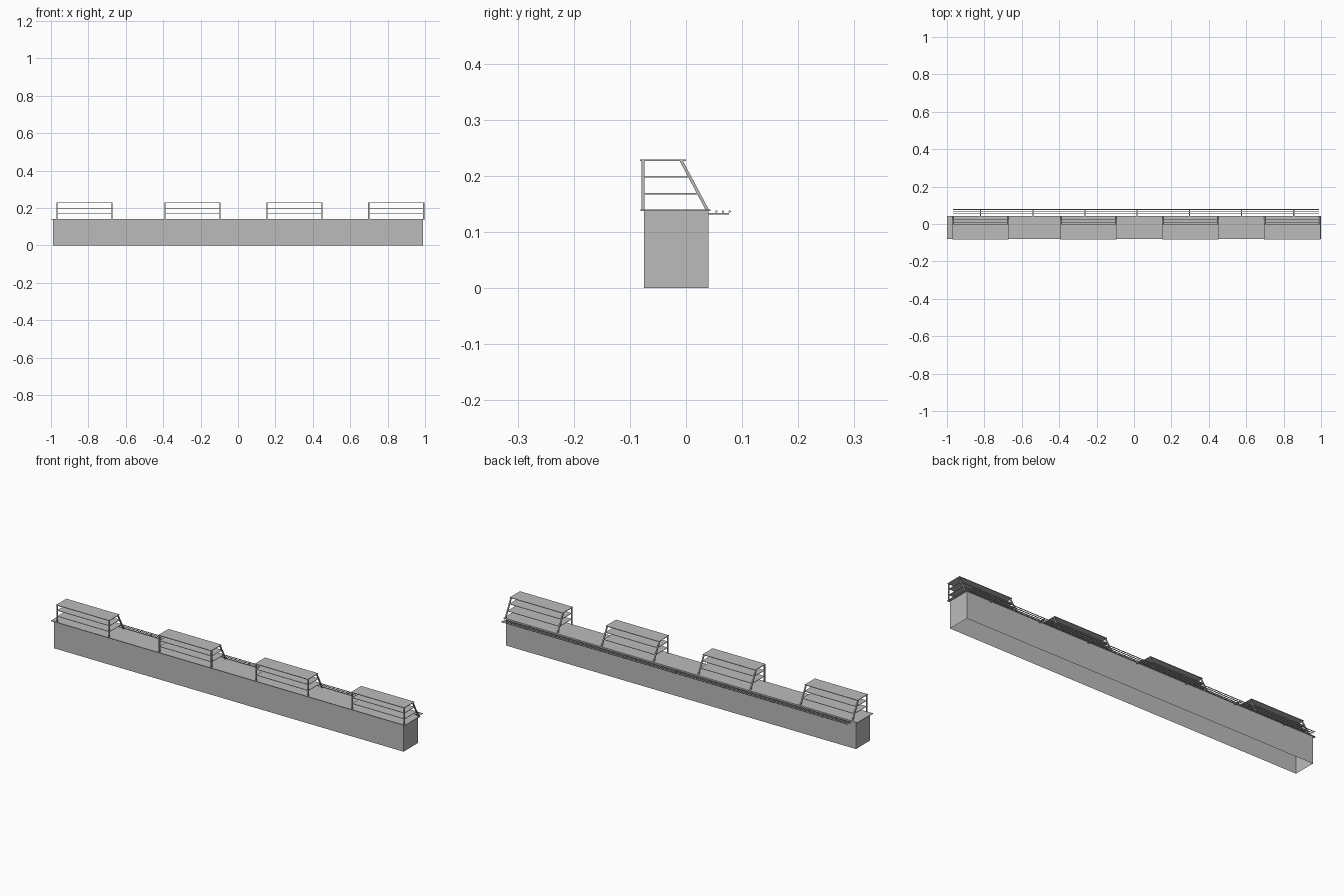
import bpy, bmesh, math

cube = bpy.data.objects.get("Cube")
if cube:
    bpy.data.objects.remove(cube, do_unlink=True)

steel = bpy.data.materials.new("brushed_grey")
steel.use_nodes = True
GREY = (0.5, 0.5, 0.5, 1)
steel.diffuse_color = GREY
steel.node_tree.nodes["Principled BSDF"].inputs["Base Color"].default_value = GREY


def prism(name, profile, x0, x1):
    """Extrude a closed (y, z) profile along x."""
    bm = bmesh.new()
    face = bm.faces.new([bm.verts.new((x0, y, z)) for y, z in profile])
    ext = bmesh.ops.extrude_face_region(bm, geom=[face])
    verts = [g for g in ext["geom"] if isinstance(g, bmesh.types.BMVert)]
    bmesh.ops.translate(bm, verts=verts, vec=(x1 - x0, 0, 0))
    bmesh.ops.recalc_face_normals(bm, faces=bm.faces)
    mesh = bpy.data.meshes.new(name)
    bm.to_mesh(mesh)
    bm.free()
    mesh.materials.append(steel)
    obj = bpy.data.objects.new(name, mesh)
    bpy.context.collection.objects.link(obj)
    return obj


def box(name, x0, x1, y0, y1, z0, z1):
    return prism(name, [(y0, z0), (y1, z0), (y1, z1), (y0, z1)], x0, x1)


def tube(name, x0, x1, y, z, r, sides=8):
    ring = [math.tau * (i + 0.5) / sides for i in range(sides)]
    return prism(name, [(y + r * math.cos(a), z + r * math.sin(a)) for a in ring], x0, x1)


# Counter body, a shell open at the bottom
TOP = 0.139
body = box("counter_body", -0.988, 0.988, -0.075, 0.04, 0, TOP - 0.002)
bm = bmesh.new()
bm.from_mesh(body.data)
bm.faces.ensure_lookup_table()
under = [f for f in bm.faces if f.calc_center_median().z < 0.001]
bmesh.ops.delete(bm, geom=under, context="FACES_ONLY")
bm.to_mesh(body.data)
bm.free()

# Worktop with a small overhang
box("worktop", -1, 1, -0.081, 0.044, TOP - 0.002, TOP + 0.001)

# Display stands: upright front posts, sloping back posts, shelves
WIDTH, POST, ROOF = 0.3, 0.006, 0.226


def slope_y(z):
    """Rear edge of the stand at height z."""
    return 0.041 - (z - TOP) * 0.53


for n, x in enumerate((-0.97, -0.393, 0.153, 0.696), 1):
    for side, px in (("right", x), ("left", x + WIDTH - POST)):
        box(f"stand_{n}_front_post_{side}", px, px + POST, -0.079, -0.074, TOP, ROOF)
        back = [(slope_y(TOP) - 0.006, TOP), (slope_y(TOP), TOP),
                (slope_y(ROOF), ROOF), (slope_y(ROOF) - 0.006, ROOF)]
        prism(f"stand_{n}_back_post_{side}", back, px, px + POST)
    for level, z in enumerate((0.168, 0.198), 1):
        box(f"stand_{n}_shelf_{level}", x + 0.002, x + WIDTH - 0.002,
            -0.076, slope_y(z) - 0.002, z - 0.001, z + 0.001)
    box(f"stand_{n}_roof", x, x + WIDTH, -0.082, 0, ROOF, ROOF + 0.003)

# Tray slide behind the counter: rails on brackets
for n, y in enumerate((0.054, 0.066, 0.078), 1):
    tube(f"tray_rail_{n}", -0.968, 0.99, y, 0.136, 0.002)
for n in range(7):
    x = -0.82 + n * 0.279
    box(f"tray_bracket_{n + 1}", x - 0.003, x + 0.003, 0.04, 0.077, 0.131, 0.134)
